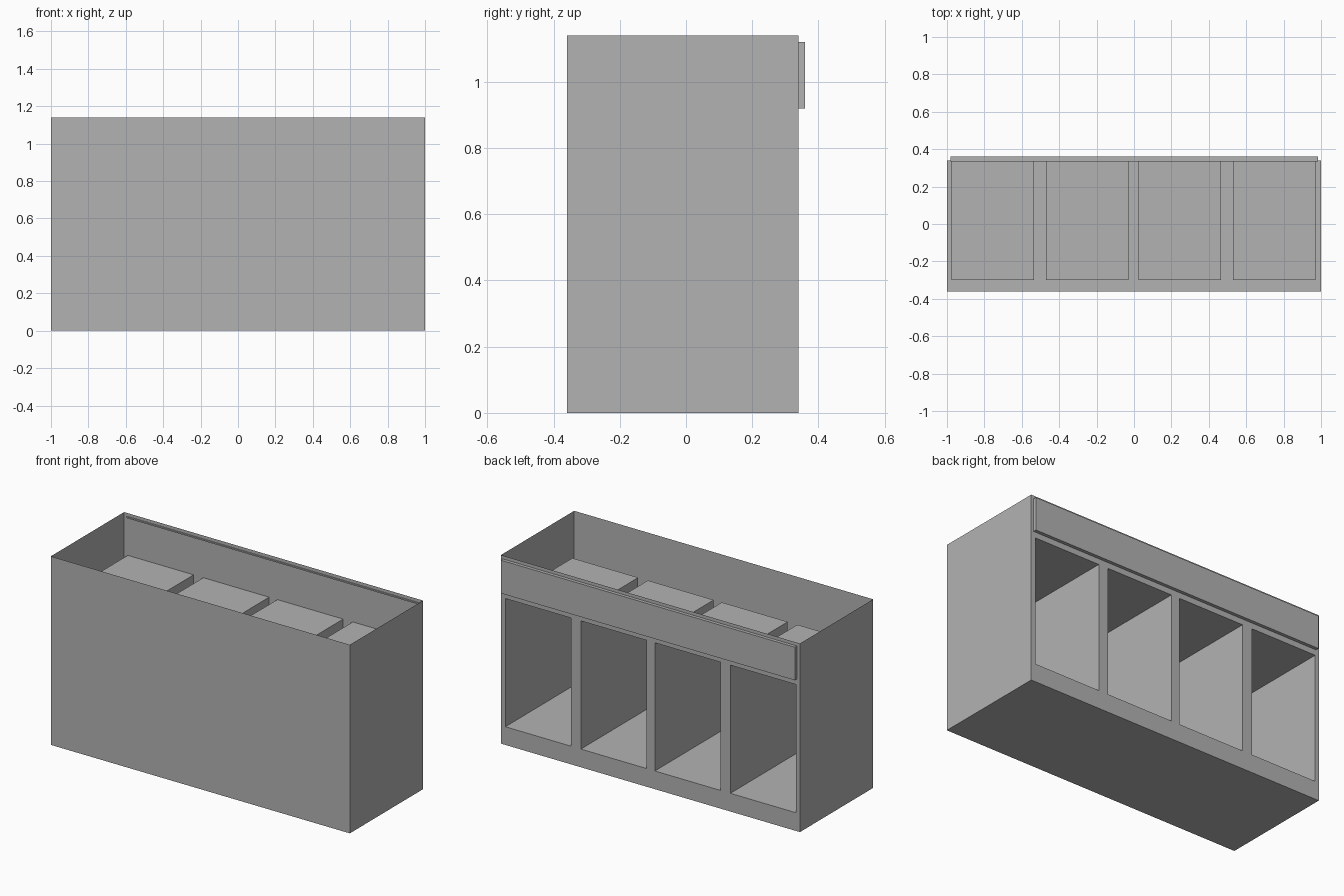
import bpy, bmesh

if "Cube" in bpy.data.objects:
    bpy.data.objects.remove(bpy.data.objects["Cube"])

grey = bpy.data.materials.new("plain grey")
grey.diffuse_color = (0.45, 0.45, 0.45, 1)
grey.use_nodes = True
grey.node_tree.nodes["Principled BSDF"].inputs["Base Color"].default_value = grey.diffuse_color

FRONT, BACK, TOP = -0.36, 0.34, 1.14
SHELF_Z, SHELF_TOP = 0.11, 0.885
BAYS = [(-0.975, -0.535), (-0.47, -0.03), (0.025, 0.465), (0.53, 0.97)]


def finish(name, bm):
    mesh = bpy.data.meshes.new(name)
    bm.to_mesh(mesh)
    bm.free()
    mesh.materials.append(grey)
    obj = bpy.data.objects.new(name, mesh)
    bpy.context.collection.objects.link(obj)
    return obj


def box(name, x, y, z, open_sides=(), inward=False):
    """Box from (min, max) ranges; open_sides lists (axis, sign) faces to leave out."""
    bm = bmesh.new()
    bmesh.ops.create_cube(bm, size=1)
    bm.normal_update()
    gone = [f for f in bm.faces for a, s in open_sides if f.normal[a] * s > 0.9]
    bmesh.ops.delete(bm, geom=gone, context='FACES')
    for v in bm.verts:
        for a, (lo, hi) in enumerate((x, y, z)):
            v.co[a] = hi if v.co[a] > 0 else lo
    if inward:
        bmesh.ops.reverse_faces(bm, faces=bm.faces[:])
    return finish(name, bm)


# Thin outer shell, open at the top; its back is the pierced panel below
box("cabinet_shell", (-1, 1), (FRONT, BACK), (0, TOP), [(2, 1), (1, 1)])

# Back panel with four rectangular openings
bm = bmesh.new()
xs = [-1] + [x for bay in BAYS for x in bay] + [1]
zs = [0, SHELF_Z, SHELF_TOP, TOP]
grid = [[bm.verts.new((x, BACK, z)) for z in zs] for x in xs]
for i in range(len(xs) - 1):
    for j in range(3):
        if j == 1 and i % 2 == 1:
            continue
        bm.faces.new((grid[i][j], grid[i][j + 1], grid[i + 1][j + 1], grid[i + 1][j]))
finish("back_panel", bm)

# Thin-walled cubbies, open to the back
for n, bay in enumerate(BAYS):
    box(f"cubby_{n + 1}", bay, (-0.30, BACK), (SHELF_Z, SHELF_TOP), [(1, 1)], inward=True)

# Board across the top of the back, and the slim ledge inside the rim
box("header_board", (-0.98, 0.985), (BACK, 0.36), (0.92, 1.12))
box("inner_ledge", (-0.98, 0.985), (0.333, BACK), (1.112, 1.12))
